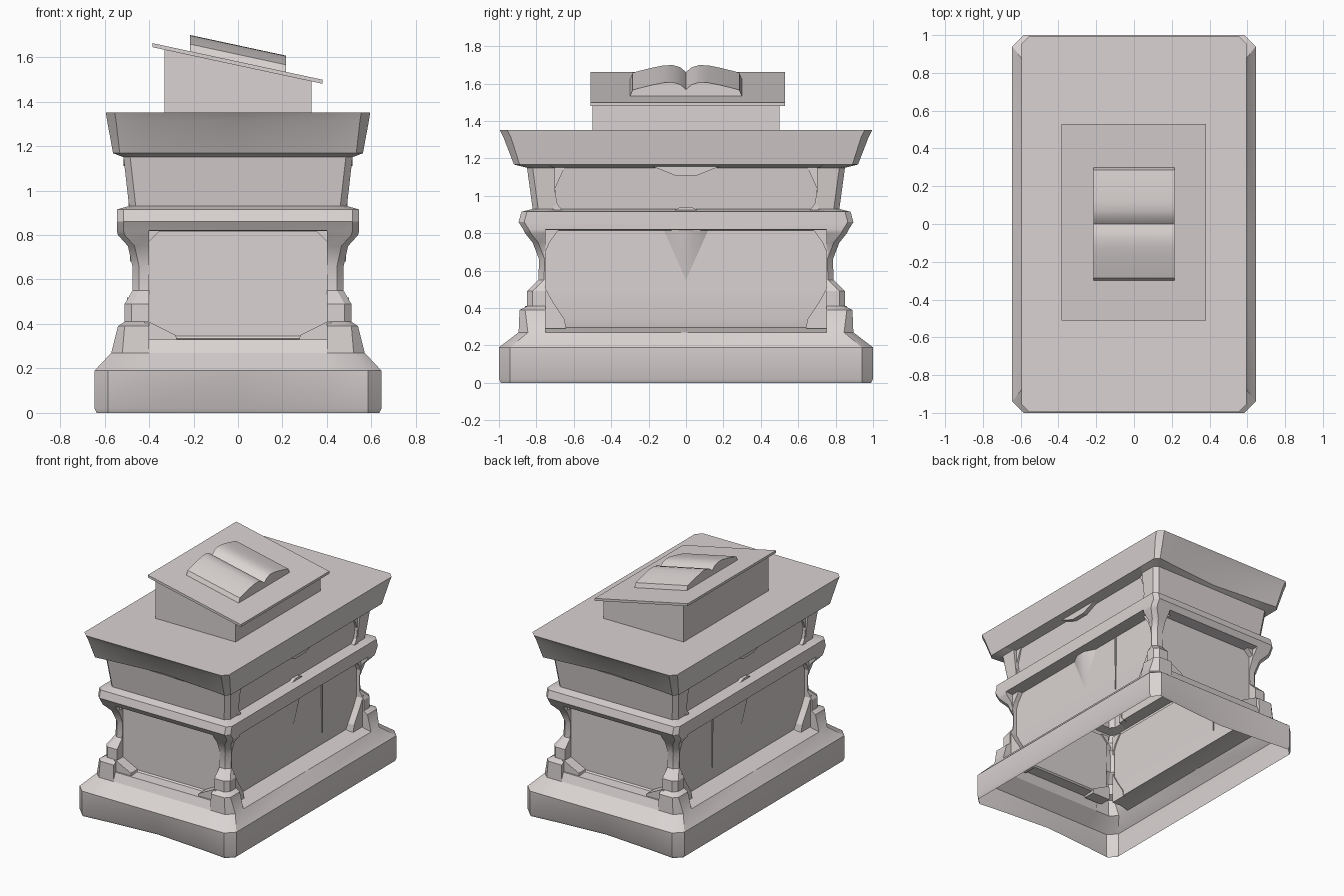
import bpy
import bmesh
import math

default = bpy.data.objects.get("Cube")
if default:
    bpy.data.objects.remove(default, do_unlink=True)

# One pale warm stone for everything
STONE = (0.70, 0.65, 0.645, 1.0)
stone = bpy.data.materials.new("pale_stone")
stone.use_nodes = True
stone.diffuse_color = STONE
shader = stone.node_tree.nodes["Principled BSDF"]
shader.inputs["Base Color"].default_value = STONE
shader.inputs["Roughness"].default_value = 0.9


def finish(name, bm, smooth_angle=None, mirror=""):
    """Turn a bmesh into a stone object, optionally mirrored and smoothed."""
    bmesh.ops.recalc_face_normals(bm, faces=bm.faces[:])
    mesh = bpy.data.meshes.new(name)
    bm.to_mesh(mesh)
    bm.free()
    mesh.materials.append(stone)
    obj = bpy.data.objects.new(name, mesh)
    bpy.context.collection.objects.link(obj)
    if mirror:
        mod = obj.modifiers.new("mirror", "MIRROR")
        mod.use_axis = ("x" in mirror, "y" in mirror, False)
        mod.use_mirror_merge = False
    if smooth_angle:
        bpy.ops.object.select_all(action="DESELECT")
        obj.select_set(True)
        bpy.context.view_layer.objects.active = obj
        bpy.ops.object.shade_smooth_by_angle(angle=math.radians(smooth_angle))
    return obj


def prism(name, outline, axis, low, high, mirror="", place=None, smooth_angle=None):
    """Extrude an outline along x (outline is y, z) or along y (outline is x, z)."""
    bm = bmesh.new()

    def point(a, b, depth):
        co = (depth, a, b) if axis == "x" else (a, depth, b)
        return bm.verts.new(place(*co) if place else co)

    start = [point(a, b, low) for a, b in outline]
    end = [point(a, b, high) for a, b in outline]
    bm.faces.new(start)
    bm.faces.new(end[::-1])
    for i in range(len(outline)):
        j = (i + 1) % len(outline)
        bm.faces.new((start[i], start[j], end[j], end[i]))
    return finish(name, bm, smooth_angle, mirror)


def ring(z, x, y, panel=None, chamfer=0.03, post=0.75, sag=0.0, lift=0.0):
    """Plan of the body at one height: chamfered corner posts, set-back panels.
    The panel is given as x, y and z; sag pulls in the middle of both ends,
    lift raises the end panels above the side panels."""
    px, py, pz = panel or (x, y, z)
    qx = 0.40
    bow = sag * (1 - qx / x)
    quarter = [(px, 0, pz), (px, post, pz), (x, post, z), (x, y - chamfer, z),
               (x - chamfer, y, z), (qx, y - bow, z),
               (qx, py - bow, pz + lift), (0, py - sag, pz + lift)]
    half = quarter + [(-a, b, c) for a, b, c in reversed(quarter[:-1])]
    half.pop()
    return half + [(-a, -b, c) for a, b, c in half]


# Hollow body: plinth, panelled die, moulding, frieze and table slab
wall_x, wall_y = 0.45, 0.78
levels = [
    ring(0, 0.635, 0.99, chamfer=0.05, sag=0.05),
    ring(0.02, 0.645, 1.0, chamfer=0.06, sag=0.05),
    ring(0.19, 0.645, 1.0, chamfer=0.06),
    ring(0.27, 0.57, 0.895, chamfer=0.05),
    ring(0.39, 0.54, 0.89, (0.50, 0.87, 0.285), lift=0.045),
    ring(0.41, 0.51, 0.85, (0.44, 0.79, 0.295), lift=0.04),
    ring(0.49, 0.51, 0.85, (wall_x, wall_y, 0.345)),
    ring(0.55, 0.475, 0.79, (wall_x, wall_y, 0.50)),
    ring(0.66, 0.475, 0.785, (wall_x, wall_y, 0.66)),
    ring(0.75, 0.495, 0.82, (wall_x, wall_y, 0.74)),
    ring(0.80, 0.54, 0.86, (wall_x, wall_y, 0.815)),
    ring(0.82, 0.545, 0.87),
    ring(0.86, 0.545, 0.895),
    ring(0.915, 0.545, 0.88),
    ring(0.93, 0.49, 0.82, (0.465, 0.82, 0.93), post=0.70),
    ring(1.15, 0.515, 0.85, (0.485, 0.85, 1.15), post=0.70),
    ring(1.168, 0.562, 0.92, sag=0.05),
    ring(1.31, 0.588, 0.975, chamfer=0.04, sag=0.02),
    ring(1.352, 0.595, 0.995, chamfer=0.04),
]
bm = bmesh.new()
rows = [[bm.verts.new(co) for co in level] for level in levels]
count = len(rows[0])
for lower, upper in zip(rows, rows[1:]):
    for i in range(count):
        j = (i + 1) % count
        bm.faces.new((lower[i], lower[j], upper[j], upper[i]))
bm.faces.new(rows[-1])
# Plain levels have no posts, so their panel corners coincide
bmesh.ops.remove_doubles(bm, verts=bm.verts[:], dist=0.0001)
finish("altar_body", bm, 30)

# Corner brackets framing the end panels and the long side panels
prism("end_upper_bracket", [(0.41, 0.82), (0.35, 0.82), (0.41, 0.76)],
      "y", 0.77, 0.82, "xy")
prism("end_lower_chip", [(0.42, 0.31), (0.27, 0.31), (0.28, 0.35), (0.40, 0.41), (0.42, 0.41)],
      "y", 0.77, 0.86, "xy")
prism("side_upper_bracket", [(0.76, 0.82), (0.68, 0.82), (0.73, 0.75), (0.76, 0.68)],
      "x", 0.44, 0.485, "xy")
prism("side_lower_bracket", [(0.76, 0.29), (0.64, 0.29), (0.65, 0.34), (0.71, 0.43), (0.76, 0.52)],
      "x", 0.44, 0.50, "xy")
prism("frieze_bracket", [(0.71, 0.92), (0.66, 0.92), (0.69, 0.96), (0.70, 1.04),
                         (0.65, 1.15), (0.71, 1.16)], "x", 0.46, 0.492, "xy")

# Worn keystones in the middle of each long side
prism("slab_keystone", [(-0.20, 1.165), (-0.06, 1.11), (0.06, 1.11), (0.20, 1.165)],
      "x", 0.47, 0.515, "x")
prism("moulding_bump", [(-0.09, 0.91), (-0.03, 0.94), (0.03, 0.94), (0.09, 0.91)],
      "x", 0.46, 0.49, "x")

# Tapering carved drop below each keystone
bm = bmesh.new()
corners = [bm.verts.new(co) for co in
           ((wall_x, -0.12, 0.82), (0.49, -0.04, 0.82), (0.49, 0.04, 0.82), (wall_x, 0.12, 0.82))]
tip = bm.verts.new((wall_x, 0, 0.55))
bm.faces.new(corners)
for a, b in zip(corners, corners[1:] + corners[:1]):
    bm.faces.new((a, b, tip))
finish("side_drop", bm, 40, mirror="x")

# Raised edge of the crack in each long panel
prism("panel_crack", [(0.33, 0.81), (0.345, 0.81), (0.34, 0.39)], "x", 0.44, 0.458, "x")

# Reading stand: wedge, tilted board and open book
SLOPE = -0.215


def board_height(x):
    return 1.562 + SLOPE * x


prism("stand_wedge", [(-0.33, 1.35), (0.33, 1.35), (0.33, board_height(0.33)),
                      (-0.33, board_height(-0.33))], "y", -0.5, 0.5)
prism("stand_board", [(-0.385, board_height(-0.385)), (0.38, board_height(0.38)),
                      (0.38, board_height(0.38) + 0.018),
                      (-0.385, board_height(-0.385) + 0.018)], "y", -0.51, 0.53)

page = [(0.30, 0), (0.285, 0.035), (0.25, 0.045), (0.18, 0.062), (0.12, 0.074),
        (0.07, 0.076), (0.03, 0.064)]
outline = page + [(0, 0.038)] + [(-y, h) for y, h in reversed(page)]
prism("open_book", outline, "x", -0.215, 0.215, smooth_angle=25,
      place=lambda x, y, h: (x, y, h + board_height(x) + 0.015))
